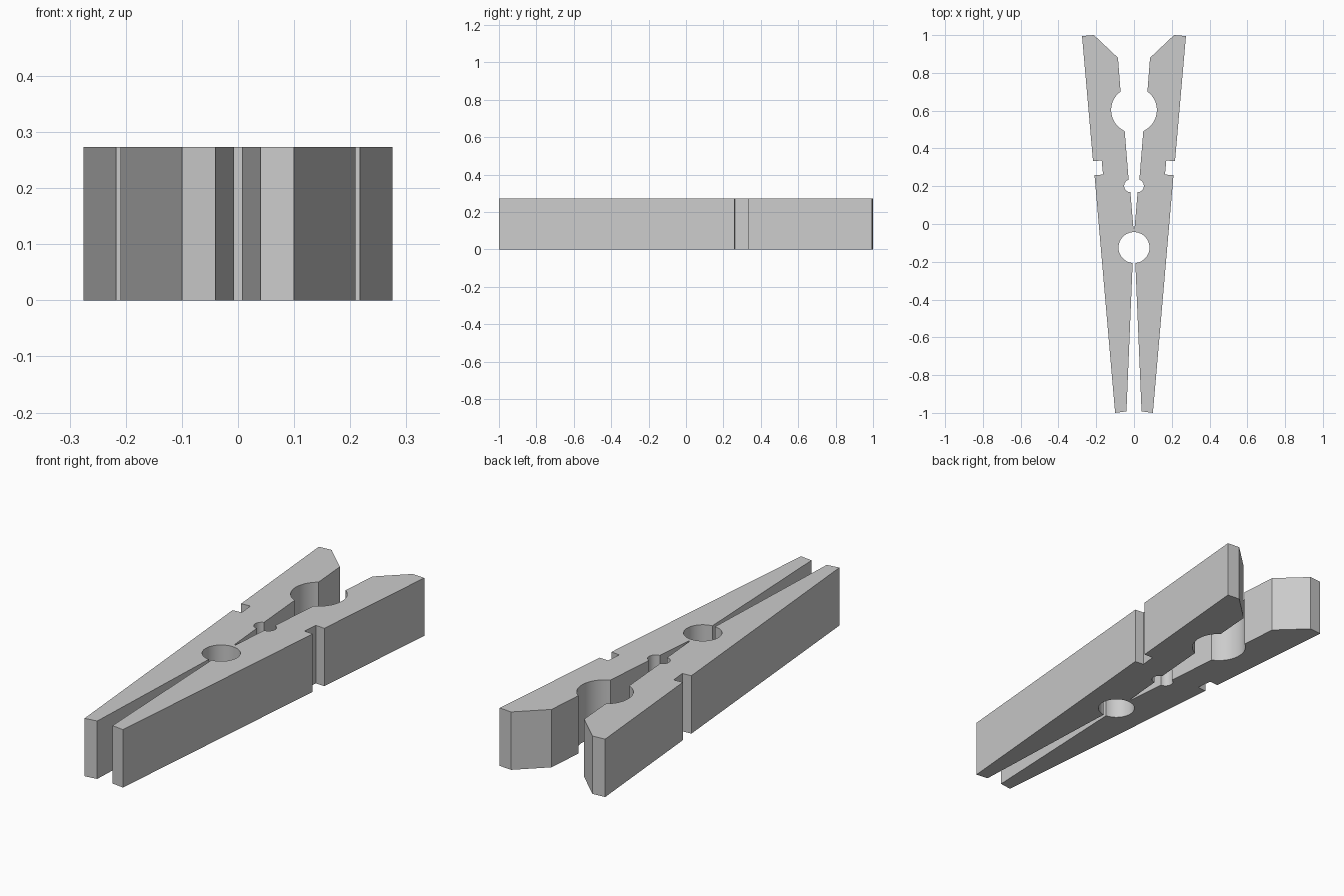
import bpy, bmesh
from math import cos, sin, radians

if "Cube" in bpy.data.objects:
    bpy.data.objects.remove(bpy.data.objects["Cube"])

HEIGHT = 0.273


def arc(cx, cy, r, start, end, n):
    """Points on an arc, angles in degrees."""
    return [(cx + r * cos(radians(start + (end - start) * i / n)),
             cy + r * sin(radians(start + (end - start) * i / n))) for i in range(n + 1)]


# Outline of the right arm, from the bridge round the arm and back
half = arc(0, -0.125, 0.082, 90, -85, 28)                 # round spring hole
half += [(0.04, -0.992), (0.10, -1.0)]                    # handle end
half += [(0.209, 0.258), (0.164, 0.262),                  # outer spring notch
         (0.171, 0.336), (0.217, 0.333)]
half += [(0.275, 0.995), (0.212, 1.0), (0.085, 0.88)]     # jaw tip and bevel
half += arc(0, 0.603, 0.121, 54, -66, 24)                 # large clamping hole
half += arc(0.018, 0.202, 0.034, 72, -88, 14)             # small clamping hole
half += [(0.003, -0.022)]                                 # bottom of the slit

# Mirror into one closed outline joined at the bridge
outline = half + [(-x, y) for x, y in reversed(half) if abs(x) > 1e-6]

bm = bmesh.new()
face = bm.faces.new([bm.verts.new((x, y, 0)) for x, y in outline])
side = bmesh.ops.extrude_face_region(bm, geom=[face])
top = [v for v in side["geom"] if isinstance(v, bmesh.types.BMVert)]
bmesh.ops.translate(bm, verts=top, vec=(0, 0, HEIGHT))
bmesh.ops.recalc_face_normals(bm, faces=bm.faces)
mesh = bpy.data.meshes.new("clothespin_body")
bm.to_mesh(mesh)
bm.free()

body = bpy.data.objects.new("clothespin_body", mesh)
bpy.context.collection.objects.link(body)
grey = bpy.data.materials.new("light grey")
grey.diffuse_color = (0.6, 0.6, 0.6, 1)
grey.use_nodes = True
grey.node_tree.nodes["Principled BSDF"].inputs["Base Color"].default_value = grey.diffuse_color
mesh.materials.append(grey)

# Smooth hole walls, crisp edges elsewhere
bpy.context.view_layer.objects.active = body
body.select_set(True)
bpy.ops.object.shade_smooth_by_angle(angle=radians(25))
